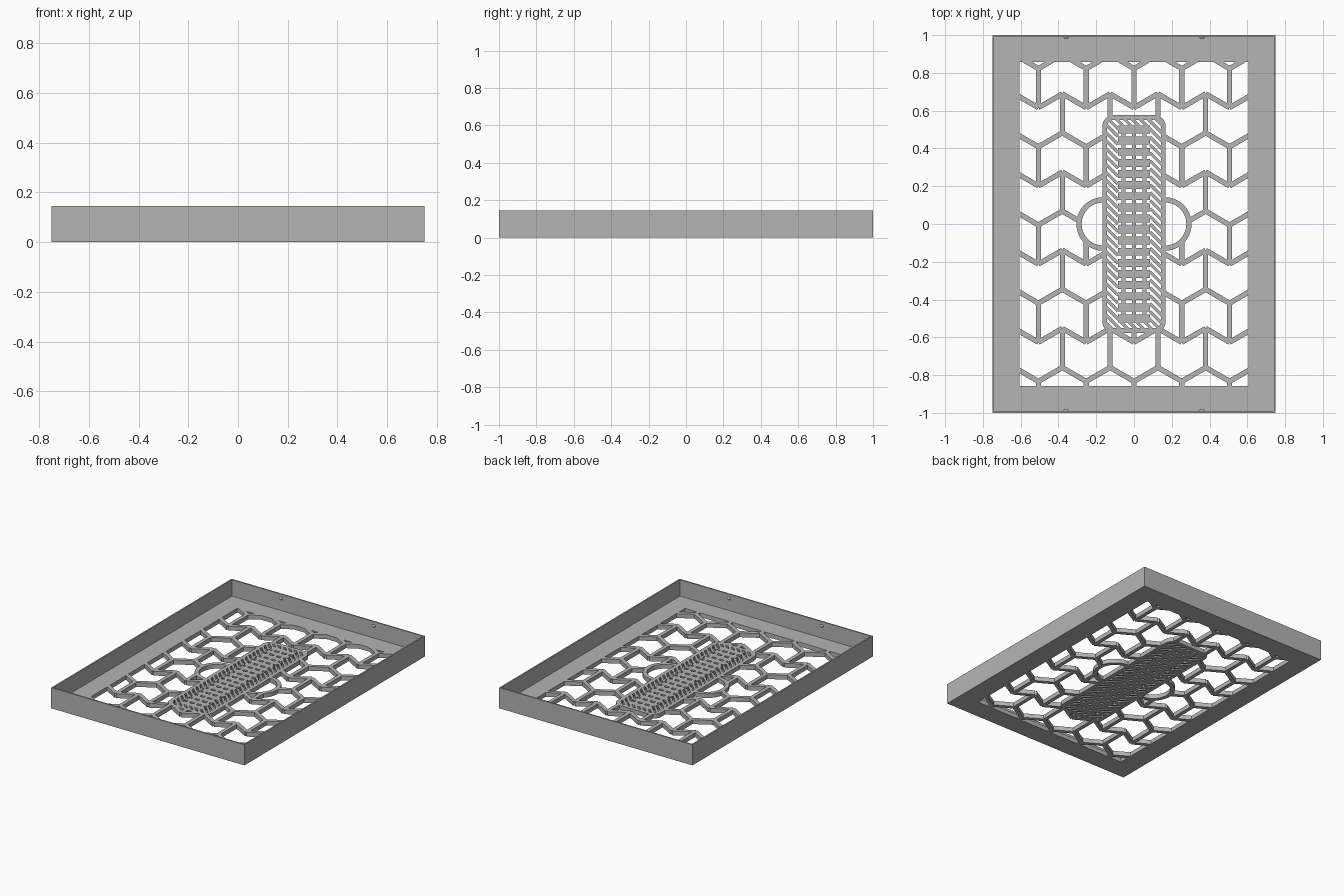
import bpy, bmesh
from math import sin, cos, pi, radians, hypot
from mathutils import Vector

cube = bpy.data.objects.get("Cube")
if cube:
    bpy.data.objects.remove(cube)

grey = bpy.data.materials.new("plain grey")
grey.use_nodes = True
colour = (0.46, 0.46, 0.46, 1)
grey.diffuse_color = colour
grey.node_tree.nodes["Principled BSDF"].inputs["Base Color"].default_value = colour

FLOOR, TOP = 0.03, 0.145
WIN_X, WIN_Y = 0.607, 0.857
SLOT_X, SLOT_Y, RIM = 0.168, 0.577, 0.026
RING = 0.142


def finish(bm, name):
    bmesh.ops.recalc_face_normals(bm, faces=bm.faces)
    mesh = bpy.data.meshes.new(name)
    bm.to_mesh(mesh)
    bm.free()
    mesh.materials.append(grey)
    obj = bpy.data.objects.new(name, mesh)
    bpy.context.collection.objects.link(obj)
    return obj


def band(name, outer, inner, z0, z1, closed=True):
    """Upright band between two matching outlines."""
    bm = bmesh.new()
    rings = [[bm.verts.new((x, y, z)) for z in (z0, z1) for x, y in (o, i)]
             for o, i in zip(outer, inner)]
    n = len(rings)
    for k in range(n if closed else n - 1):
        a, b = rings[k], rings[(k + 1) % n]
        for p, q in ((0, 1), (1, 3), (3, 2), (2, 0)):
            bm.faces.new((a[p], a[q], b[q], b[p]))
    return finish(bm, name)


def rect(w, h, r=0.0, steps=5):
    """Rectangle outline, with rounded corners when r is set."""
    if not r:
        return [(w, h), (-w, h), (-w, -h), (w, -h)]
    pts = []
    for q, (sx, sy) in enumerate(((1, 1), (-1, 1), (-1, -1), (1, -1))):
        for s in range(steps + 1):
            a = (q + s / steps) * pi / 2
            pts.append((sx * (w - r) + r * cos(a), sy * (h - r) + r * sin(a)))
    return pts


def bar(bm, a, b, width, z0=0.0, z1=FLOOR):
    a, b = Vector(a), Vector(b)
    d = (b - a).normalized()
    side = Vector((-d.y, d.x)) * width / 2
    corners = (a - side, b - side, b + side, a + side)
    low, high = ([bm.verts.new((p.x, p.y, z)) for p in corners] for z in (z0, z1))
    bm.faces.new(low[::-1])
    bm.faces.new(high)
    for k in range(4):
        j = (k + 1) % 4
        bm.faces.new((low[k], low[j], high[j], high[k]))


def clipped_bar(bm, a, b, width, keep, steps=60):
    """Bar along a to b, only where keep(x, y) holds."""
    a, b = Vector(a), Vector(b)
    start = last = None
    for s in range(steps + 2):
        p = a.lerp(b, s / steps)
        if s <= steps and keep(p.x, p.y):
            start = start or p
            last = p
        elif start:
            if (last - start).length > 0.008:
                bar(bm, start, last, width)
            start = None


# Tray: side walls and floor border
band("tray_walls", rect(0.75, 1.0), rect(0.74, 0.99), 0, TOP)
band("floor_border", rect(0.74, 0.99), rect(WIN_X, WIN_Y), 0, FLOOR)


# Open lattice of vertical bars joined by zigzags
def in_lattice(x, y):
    if abs(x) > WIN_X + 0.01 or abs(y) > WIN_Y + 0.01:
        return False
    if abs(x) < SLOT_X - 0.012 and abs(y) < SLOT_Y - 0.012:
        return False
    return hypot(abs(x) - SLOT_X, y) > RING - 0.015


COL, ROW, RISE = 0.1265, 0.207, 0.073


def node(k, i):
    return (k * COL, 0.823 - i * ROW + (RISE if k % 2 else 0))


bm = bmesh.new()
for k in range(-6, 6):
    for i in range(-1, 10):
        clipped_bar(bm, node(k, i), node(k + 1, i), 0.027, in_lattice)
        if (k + i) % 2 == 0:
            clipped_bar(bm, node(k, i), node(k, i + 1), 0.027, in_lattice)
finish(bm, "floor_lattice")

# Long centre grille: rim, slanted slats and a column of ribs
band("grille_rim", rect(SLOT_X, SLOT_Y, 0.06),
     rect(SLOT_X - RIM, SLOT_Y - RIM, 0.035), 0, FLOOR)

RIB_X, RIB_Y = 0.085, 0.5


def in_slats(x, y):
    inside = abs(x) < SLOT_X - RIM + 0.008 and abs(y) < SLOT_Y - RIM + 0.008
    return inside and not (abs(x) < RIB_X - 0.005 and abs(y) < RIB_Y - 0.005)


bm = bmesh.new()
for s in range(-17, 18):
    c = s * 0.042
    clipped_bar(bm, (-0.16, c + 0.16), (0.16, c - 0.16), 0.016, in_slats)
finish(bm, "grille_slats")

bm = bmesh.new()
PITCH = 2 * RIB_Y / 17
for s in range(18):
    y = -RIB_Y + s * PITCH
    bar(bm, (-RIB_X, y), (RIB_X, y), 0.042)
    if s < 17:
        for x in (-0.055, 0.0, 0.055):
            bar(bm, (x, y), (x, y + PITCH), 0.022)
finish(bm, "grille_ribs")

# Half rings on both sides of the grille
for side, name in ((1, "left_half_ring"), (-1, "right_half_ring")):
    def arc(r):
        angles = [radians(-90 + 180 * s / 24) for s in range(25)]
        return [(side * (SLOT_X - 0.005 + r * cos(a)), r * sin(a)) for a in angles]
    band(name, arc(RING), arc(RING - 0.028), 0, FLOOR, closed=False)

# Small round catches inside the front and back walls
for y, place in ((-0.99, "front"), (0.99, "back")):
    for x, side in ((-0.36, "right"), (0.36, "left")):
        bpy.ops.mesh.primitive_uv_sphere_add(segments=16, ring_count=8, radius=0.009,
                                             location=(x, y, 0.115))
        catch = bpy.context.object
        catch.name = f"{place}_{side}_catch"
        catch.scale.x = 1.6
        catch.data.materials.append(grey)
        bpy.ops.object.shade_smooth_by_angle()
